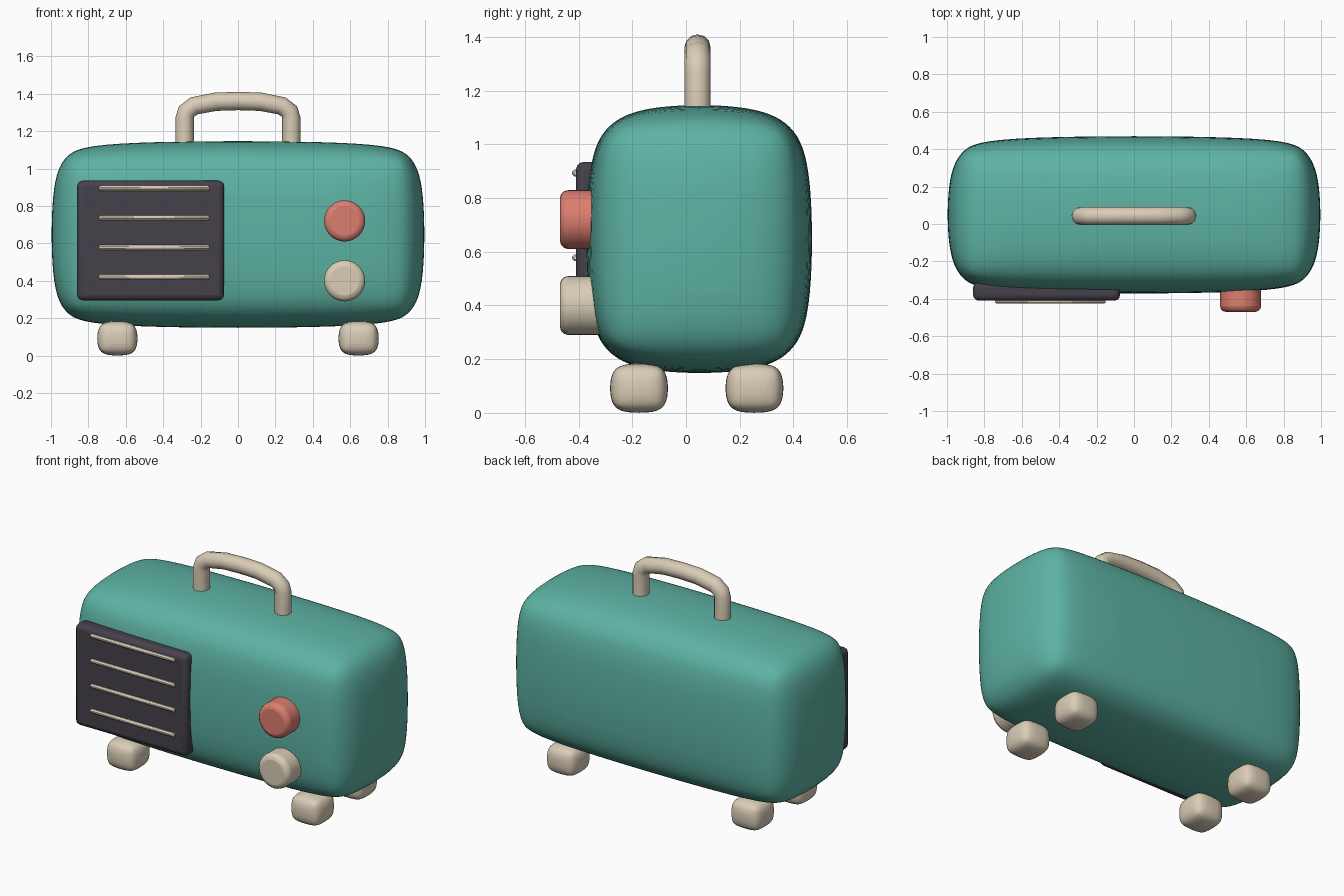
import bpy
import math
from mathutils import Vector

cube = bpy.data.objects.get("Cube")
if cube:
    bpy.data.objects.remove(cube, do_unlink=True)


def material(name, rgb):
    m = bpy.data.materials.new(name)
    m.use_nodes = True
    color = (*rgb, 1.0)
    m.diffuse_color = color
    bsdf = next(n for n in m.node_tree.nodes if n.type == "BSDF_PRINCIPLED")
    bsdf.inputs["Base Color"].default_value = color
    return m


teal = material("teal enamel", (0.11, 0.45, 0.37))
cream = material("warm cream", (0.70, 0.61, 0.47))
charcoal = material("charcoal", (0.062, 0.052, 0.070))
coral = material("coral red", (0.72, 0.21, 0.16))


def finish(obj, name, mat, angle=60):
    obj.name = name
    obj.data.materials.append(mat)
    bpy.ops.object.select_all(action="DESELECT")
    obj.select_set(True)
    bpy.context.view_layer.objects.active = obj
    bpy.ops.object.shade_smooth_by_angle(angle=math.radians(angle))
    return obj


def bevel(obj, width, segments):
    mod = obj.modifiers.new("Bevel", "BEVEL")
    mod.width = width
    mod.segments = segments
    mod.limit_method = "ANGLE"
    mod.angle_limit = math.radians(40)


def box(name, low, high, mat, width, segments=2, soft=0):
    """Bevelled box between two corners, optionally softened by subdivision."""
    low, high = Vector(low), Vector(high)
    bpy.ops.mesh.primitive_cube_add(size=1, location=(low + high) / 2)
    obj = bpy.context.object
    obj.scale = high - low
    bpy.ops.object.transform_apply(location=False, rotation=False, scale=True)
    bevel(obj, width, segments)
    if soft:
        sub = obj.modifiers.new("Soften", "SUBSURF")
        sub.levels = sub.render_levels = soft
    return finish(obj, name, mat)


# Pillowy case, slightly oversized because subdivision shrinks it
box("case", (-1.002, -0.377, 0.143), (1.002, 0.475, 1.152), teal, 0.24, soft=3)

# Four soft block feet
for side, x in (("right", -0.645), ("left", 0.645)):
    for end, y in (("front", -0.175), ("back", 0.255)):
        box(f"{end}_{side}_foot", (x - 0.109, y - 0.109, -0.001),
            (x + 0.109, y + 0.109, 0.185), cream, 0.06, soft=2)

# Speaker panel with horizontal slats
box("speaker_panel", (-0.86, -0.41, 0.295), (-0.075, -0.31, 0.935),
    charcoal, 0.03, segments=3)
for i in range(4):
    bpy.ops.mesh.primitive_cylinder_add(
        vertices=4, radius=0.017, depth=0.59,
        location=(-0.447, -0.412, 0.42 + 0.158 * i),
        rotation=(0, math.pi / 2, 0))
    slat = bpy.context.object
    bevel(slat, 0.006, 1)
    finish(slat, f"speaker_slat_{i + 1}", cream, 30)

# Round control knobs
for name, z, mat in (("upper_knob", 0.72, coral), ("lower_knob", 0.40, cream)):
    bpy.ops.mesh.primitive_cylinder_add(
        vertices=32, radius=0.11, depth=0.2, location=(0.57, -0.37, z),
        rotation=(math.pi / 2, 0, 0))
    knob = bpy.context.object
    bevel(knob, 0.032, 3)
    finish(knob, name, mat)

# Arched carrying handle swept along a mirrored path
half = [(0.285, 1.10), (0.285, 1.27), (0.275, 1.305), (0.235, 1.335),
        (0.12, 1.357)]
path = [(-x, z) for x, z in half] + [(0, 1.361)] + half[::-1]
curve = bpy.data.curves.new("handle", "CURVE")
curve.dimensions = "3D"
curve.bevel_depth = 0.049
curve.bevel_resolution = 4
curve.use_fill_caps = True
spline = curve.splines.new("POLY")
spline.points.add(len(path) - 1)
for point, (x, z) in zip(spline.points, path):
    point.co = (x, 0.043, z, 1)
handle = bpy.data.objects.new("handle", curve)
bpy.context.collection.objects.link(handle)
bpy.ops.object.select_all(action="DESELECT")
handle.select_set(True)
bpy.context.view_layer.objects.active = handle
bpy.ops.object.convert(target="MESH")
finish(bpy.context.object, "handle", cream)
